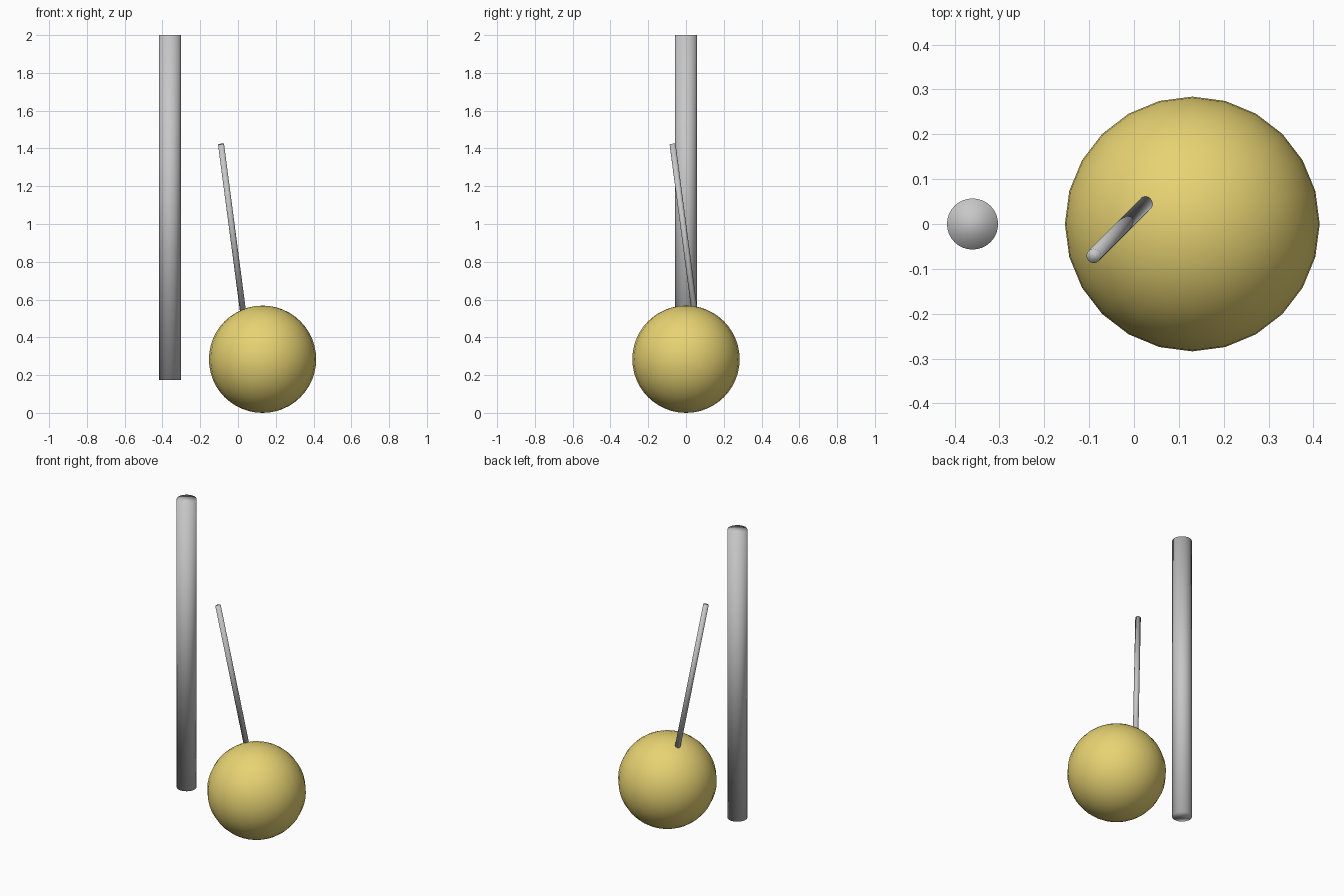
import bpy
from mathutils import Vector

cube = bpy.data.objects.get("Cube")
if cube:
    bpy.data.objects.remove(cube, do_unlink=True)


def material(name, rgb):
    mat = bpy.data.materials.new(name)
    mat.use_nodes = True
    color = (*rgb, 1)
    mat.diffuse_color = color
    mat.node_tree.nodes["Principled BSDF"].inputs["Base Color"].default_value = color
    return mat


def finish(name, mat):
    obj = bpy.context.object
    obj.name = name
    obj.data.materials.append(mat)
    # Smooth everywhere, end caps included
    bpy.ops.object.shade_smooth()
    return obj


def rod(name, start, end, radius, mat):
    start, end = Vector(start), Vector(end)
    axis = end - start
    bpy.ops.mesh.primitive_cylinder_add(
        vertices=32, radius=radius, depth=axis.length, location=(start + end) / 2,
        rotation=axis.to_track_quat('Z', 'Y').to_euler())
    return finish(name, mat)


yellow = material("soft yellow", (0.8, 0.65, 0.17))
grey = material("light grey", (0.57, 0.57, 0.57))

# Round body resting on the ground
bpy.ops.mesh.primitive_uv_sphere_add(segments=24, ring_count=24, radius=0.284,
                                     location=(0.13, 0, 0.284))
finish("ball", yellow)

# Thin slanted stick planted in the ball
rod("stick", (0.034, 0.053, 0.48), (-0.09, -0.071, 1.423), 0.016, grey)

# Separate upright post beside the ball
rod("post", (-0.36, 0, 0.175), (-0.36, 0, 2), 0.057, grey)
